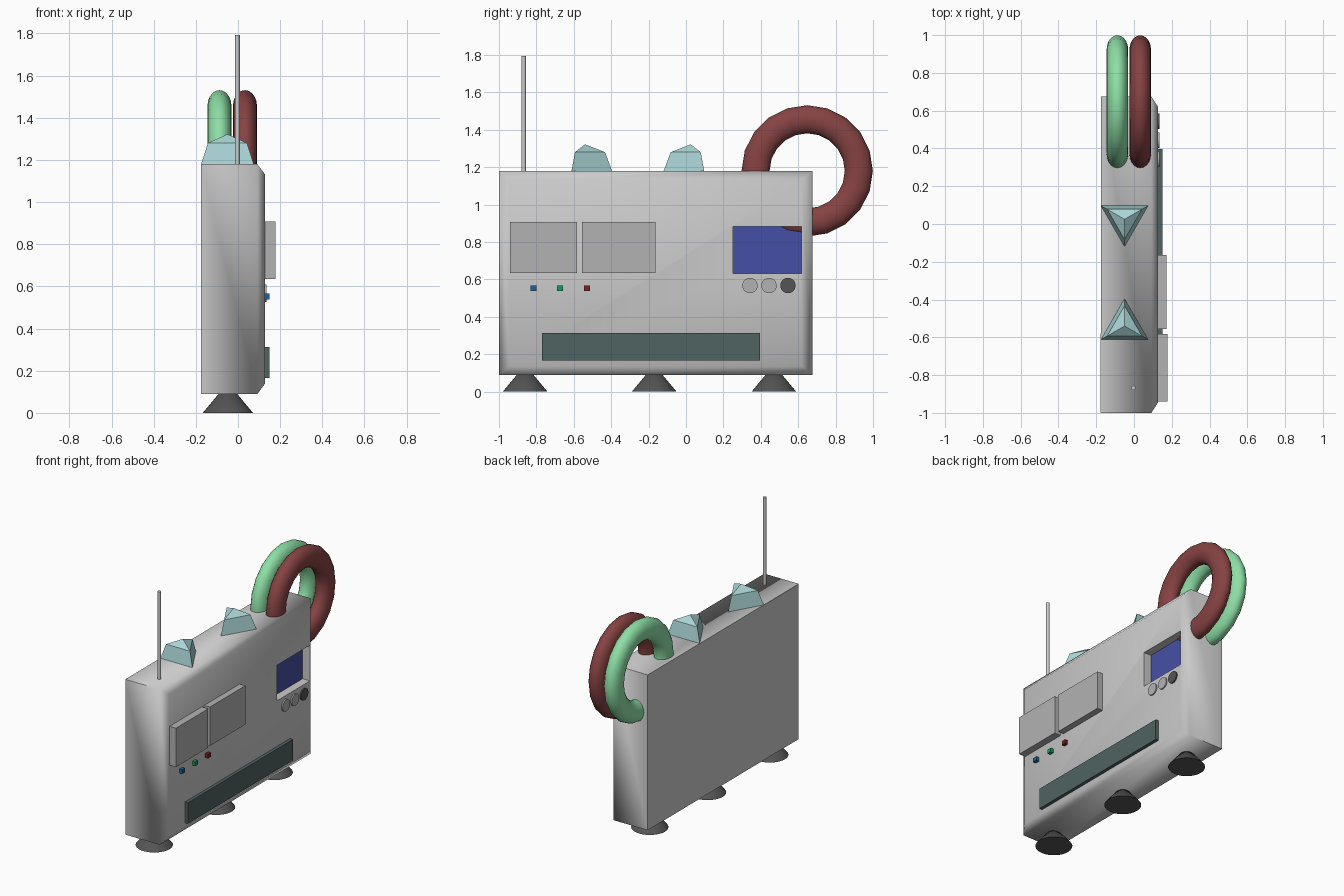
import bpy, bmesh
from math import pi
from mathutils import Matrix, Vector

if "Cube" in bpy.data.objects:
    bpy.data.objects.remove(bpy.data.objects["Cube"])


def mat(name, rgb):
    m = bpy.data.materials.new(name)
    m.diffuse_color = (*rgb, 1)
    m.use_nodes = True
    m.node_tree.nodes["Principled BSDF"].inputs["Base Color"].default_value = m.diffuse_color
    return m


RED = mat("hose_red", (0.24, 0.055, 0.055))
GREEN = mat("hose_green", (0.27, 0.74, 0.38))
AQUA = mat("aqua", (0.41, 0.67, 0.68))
BLUE = mat("screen_blue", (0.06, 0.08, 0.38))
TEAL = mat("dark_teal", (0.08, 0.125, 0.12))
DARK = mat("dark_grey", (0.09, 0.09, 0.09))
LIGHT = mat("light_grey", (0.45, 0.45, 0.45))
BUTTONS = [("blue", mat("button_blue", (0.01, 0.12, 0.32))),
           ("green", mat("button_green", (0.01, 0.33, 0.12))),
           ("red", mat("button_red", (0.2, 0.015, 0.015)))]


def finish(name, bm, material=None, angle=None):
    bmesh.ops.recalc_face_normals(bm, faces=bm.faces)
    me = bpy.data.meshes.new(name)
    bm.to_mesh(me)
    bm.free()
    ob = bpy.data.objects.new(name, me)
    bpy.context.collection.objects.link(ob)
    if material:
        me.materials.append(material)
    if angle:
        smooth(ob, angle)
    return ob


def smooth(ob, angle):
    bpy.ops.object.select_all(action='DESELECT')
    ob.select_set(True)
    bpy.context.view_layer.objects.active = ob
    bpy.ops.object.shade_smooth_by_angle(angle=angle)


def box(name, x, y, z, material=None):
    bm = bmesh.new()
    lo, hi = Vector((x[0], y[0], z[0])), Vector((x[1], y[1], z[1]))
    m = Matrix.Translation((lo + hi) / 2) @ Matrix.Diagonal((*(hi - lo), 1))
    bmesh.ops.create_cube(bm, size=1, matrix=m)
    return finish(name, bm, material)


def cone(name, loc, r1, r2, depth, segs, material=None, rot=None):
    bm = bmesh.new()
    m = Matrix.Translation(loc) @ (rot or Matrix())
    m = m @ Matrix.Translation((0, 0, depth / 2))
    bmesh.ops.create_cone(bm, cap_ends=True, segments=segs, radius1=r1,
                          radius2=r2, depth=depth, matrix=m)
    return finish(name, bm, material, 0.9)


# cabinet: slab whose control side is chamfered all round
bm = bmesh.new()
rings = []
for x, y0, y1, z0, z1 in ((-0.175, -1, 0.675, 0.09, 1.18),
                          (0.092, -1, 0.675, 0.09, 1.18),
                          (0.127, -0.945, 0.62, 0.137, 1.133)):
    rings.append([bm.verts.new((x, y, z)) for y, z in
                  ((y0, z0), (y1, z0), (y1, z1), (y0, z1))])
for a, b in zip(rings, rings[1:]):
    for i in range(4):
        j = (i + 1) % 4
        bm.faces.new((a[i], a[j], b[j], b[i]))
bm.faces.new(rings[0])
bm.faces.new(rings[-1])
body = finish("cabinet", bm)

# recessed screen
cutter = box("screen_cutter", (0.067, 0.3), (0.252, 0.617), (0.632, 0.882))
cutter.hide_render = True
cutter.hide_set(True)
cut = body.modifiers.new("screen_recess", 'BOOLEAN')
cut.operation, cut.solver, cut.object = 'DIFFERENCE', 'EXACT', cutter
smooth(body, 1.05)
box("screen", (0.06, 0.07), (0.252, 0.617), (0.632, 0.882), BLUE)

# doors, vent bar and rear plate
box("door_a", (0.12, 0.177), (-0.94, -0.583), (0.635, 0.908), LIGHT)
box("door_b", (0.12, 0.171), (-0.556, -0.163), (0.635, 0.908), LIGHT)
box("vent_bar", (0.12, 0.15), (-0.77, 0.396), (0.165, 0.312), TEAL)
box("rear_plate", (-0.1765, -0.17), (-0.998, -0.58), (0.63, 1.178))

# push buttons
for i, (label, m) in enumerate(BUTTONS):
    y = -0.816 + 0.1435 * i
    box("button_" + label, (0.12, 0.15), (y - 0.016, y + 0.016),
        (0.538, 0.567), m)

# round dials
to_x = Matrix.Rotation(pi / 2, 4, 'Y')
for i, m in enumerate((LIGHT, LIGHT, DARK)):
    cone(f"dial_{i}", (0.11, 0.342 + 0.1015 * i, 0.567), 0.041, 0.041,
         0.026, 32, m, to_x)

# feet
for i, y in enumerate((-0.86, -0.17, 0.47)):
    cone(f"foot_{i}", (-0.048, y, 0), 0.119, 0.04, 0.095, 32, DARK)

# antenna
cone("antenna", (-0.003, -0.868, 1.15), 0.012, 0.012, 0.643, 16)

# three-sided warning lamps with a shallow pointed cap
for i, (y, d) in enumerate(((-0.54, 1), (0.025, -1))):
    bm = bmesh.new()
    loops = []
    for r, z in ((0.145, 1.178), (0.107, 1.28)):
        loops.append([bm.verts.new((-0.05 + r * cx, y + d * r * cy, z))
                      for cx, cy in ((0, 1), (-0.866, -0.5), (0.866, -0.5))])
    tip = bm.verts.new((-0.05, y, 1.322))
    bm.faces.new(loops[0])
    for j in range(3):
        k = (j + 1) % 3
        bm.faces.new((loops[0][j], loops[0][k], loops[1][k], loops[1][j]))
        bm.faces.new((loops[1][j], loops[1][k], tip))
    finish(f"lamp_{i}", bm, AQUA)

# looped hoses through the top and end of the cabinet
for name, x, m in (("hose_red", 0.033, RED), ("hose_green", -0.088, GREEN)):
    bpy.ops.mesh.primitive_torus_add(
        major_segments=20, minor_segments=20, major_radius=0.276,
        minor_radius=0.075, location=(x, 0.648, 1.18),
        rotation=(0, pi / 2, 0))
    hose = bpy.context.object
    hose.name = name
    hose.scale = (1, 1, 0.76)
    hose.data.materials.append(m)
    bpy.ops.object.shade_smooth()
